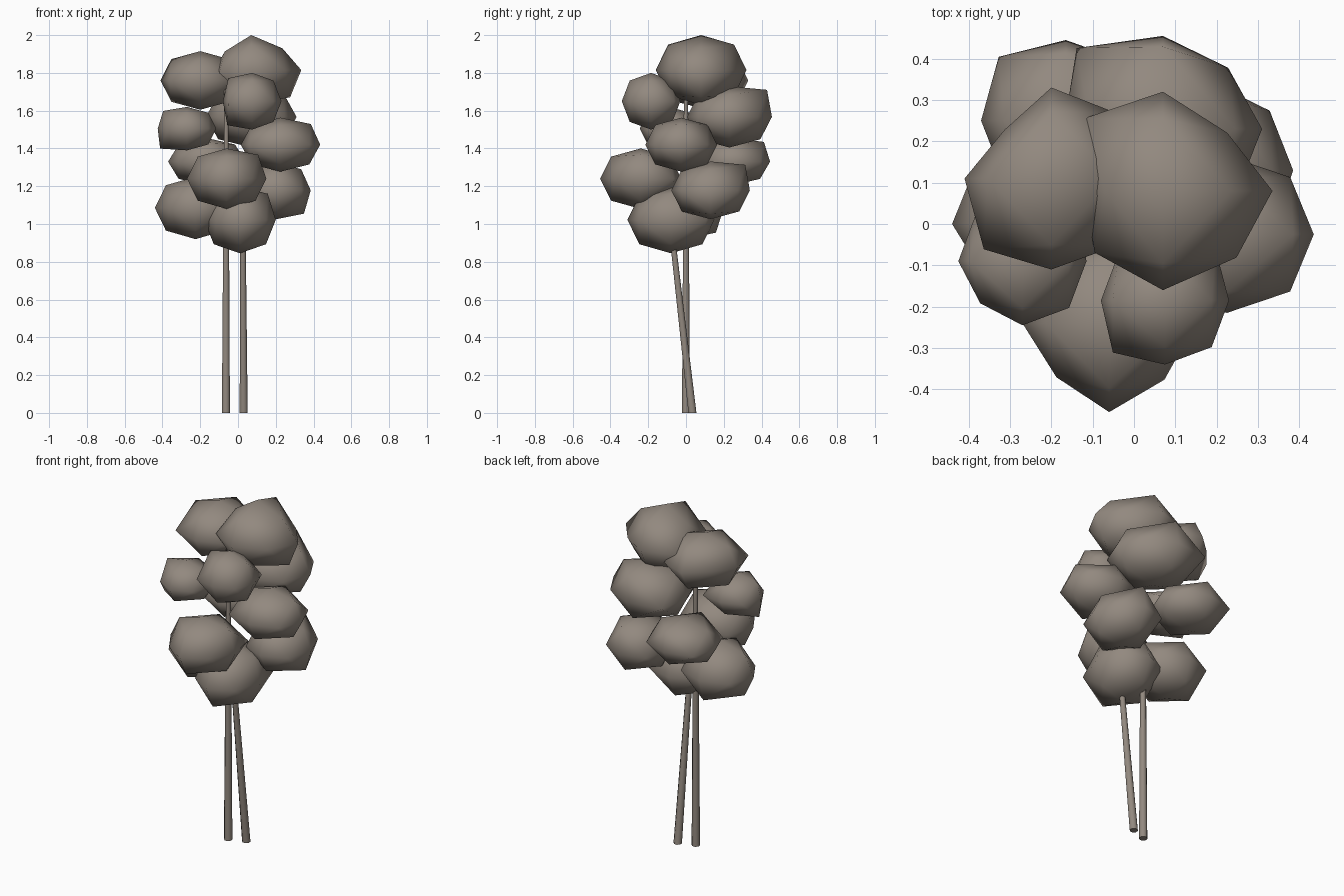
import bpy, bmesh, math
from mathutils import Vector

if "Cube" in bpy.data.objects:
    bpy.data.objects.remove(bpy.data.objects["Cube"])

mat = bpy.data.materials.new("grey brown")
mat.diffuse_color = (0.29, 0.25, 0.213, 1)
mat.use_nodes = True
mat.node_tree.nodes["Principled BSDF"].inputs["Base Color"].default_value = mat.diffuse_color
WAYS = {"left": Vector((-1, 0, 0)), "right": Vector((1, 0, 0)), "front": Vector((0, -1, 0)),
        "back": Vector((0, 1, 0)), "down": Vector((0, 0, -1)), "up": Vector((0, 0, 1))}


def add_object(name, bm):
    bmesh.ops.recalc_face_normals(bm, faces=bm.faces)
    for f in bm.faces:
        f.smooth = True
    me = bpy.data.meshes.new(name)
    bm.to_mesh(me)
    bm.free()
    me.materials.append(mat)
    ob = bpy.data.objects.new(name, me)
    bpy.context.collection.objects.link(ob)
    return ob


def clump(name, centre, radii, **bumps):
    """Octahedron split once (18 points), rounded and stretched; bumps scale single corners."""
    bm = bmesh.new()
    tips = {w: bm.verts.new(d) for w, d in WAYS.items()}
    for x in ("left", "right"):
        for y in ("front", "back"):
            for z in ("down", "up"):
                bm.faces.new((tips[x], tips[y], tips[z]))
    bmesh.ops.subdivide_edges(bm, edges=bm.edges[:], cuts=1, use_grid_fill=True)
    bmesh.ops.triangulate(bm, faces=bm.faces[:])
    scales = [(sum((WAYS[w] for w in key.split("_")), Vector()).normalized(), s)
              for key, s in bumps.items()]
    for v in bm.verts:
        d = v.co.normalized()
        scale = 1.0 if max(abs(c) for c in d) > 0.9 else 1.03
        for way, s in scales:
            if d.dot(way) > 0.95:
                scale = s
        v.co = [centre[i] + d[i] * scale * radii[i] for i in range(3)]
    add_object("foliage_" + name, bm)


# Foliage clumps: centre, radii, then the uneven corners
clump("top_right", (.07, .08, 1.815), (.265, .24, .185), left=.72, right_back=.83,
      right_front=.95, left_front=.88, left_up=.75, right_up=.88, right_down=1.1)
clump("top_left", (-.2, .11, 1.76), (.21, .22, .155), left_back=.76, left_front=1.1, right_front=1.05)
clump("upper_front", (.075, -.185, 1.65), (.155, .155, .15), left_down=1.2, left_up=1.15,
      left_front=1.15, right_back=1.12)
clump("upper_left", (-.27, -.09, 1.505), (.155, .155, .115), left_down=1.3, left_up=1.15,
      left_front=.93, right_back=1.2)
clump("middle_right", (.225, -.025, 1.42), (.21, .19, .143), right_up=1.08, left_front=1.1)
clump("upper_back", (.07, .23, 1.567), (.24, .225, .162), back_up=1.25, right_back=.93, left_back=1.23)
clump("middle_front", (-.06, -.24, 1.24), (.21, .215, .16), left_front=.86, right_front=.9,
      right_back=1.15, right_up=1.12)
clump("middle_back", (-.165, .25, 1.33), (.205, .195, .125), back_up=1.18, left_back=1.12, front_up=1.15)
clump("lower_right", (.2, .13, 1.178), (.185, .208, .153), back_up=1.25, right_down=1.14,
      left_back=1.12, right_back=.98)
clump("lower_left", (-.225, 0, 1.085), (.215, .2, .165), left_front=.9, back_down=1.12)
clump("bottom", (.01, -.08, 1.022), (.19, .23, .177), right_back=1.15, left_front=.94, right_up=1.1)


def trunk(name, base, top, r0, r1, sides=8):
    """Tapered stem between two points, with level ends."""
    bm = bmesh.new()
    rings = []
    for p, r in ((base, r0), (top, r1)):
        rings.append([bm.verts.new((p[0] + r * math.cos(a), p[1] + r * math.sin(a), p[2]))
                      for a in (2 * math.pi * (i + .5) / sides for i in range(sides))])
    for i in range(sides):
        j = (i + 1) % sides
        bm.faces.new((rings[0][i], rings[0][j], rings[1][j], rings[1][i]))
    bm.faces.new(rings[0])
    bm.faces.new(rings[1])
    ob = add_object(name, bm)
    bpy.context.view_layer.objects.active = ob
    ob.select_set(True)
    bpy.ops.object.shade_smooth_by_angle(angle=math.radians(50))
    ob.select_set(False)


# Two stems: one upright, one leaning forward
trunk("trunk_upright", (-.064, 0, 0), (-.062, 0, 1.72), .023, .012)
trunk("trunk_leaning", (.03, .034, 0), (.026, -.082, 1.02), .023, .015)
